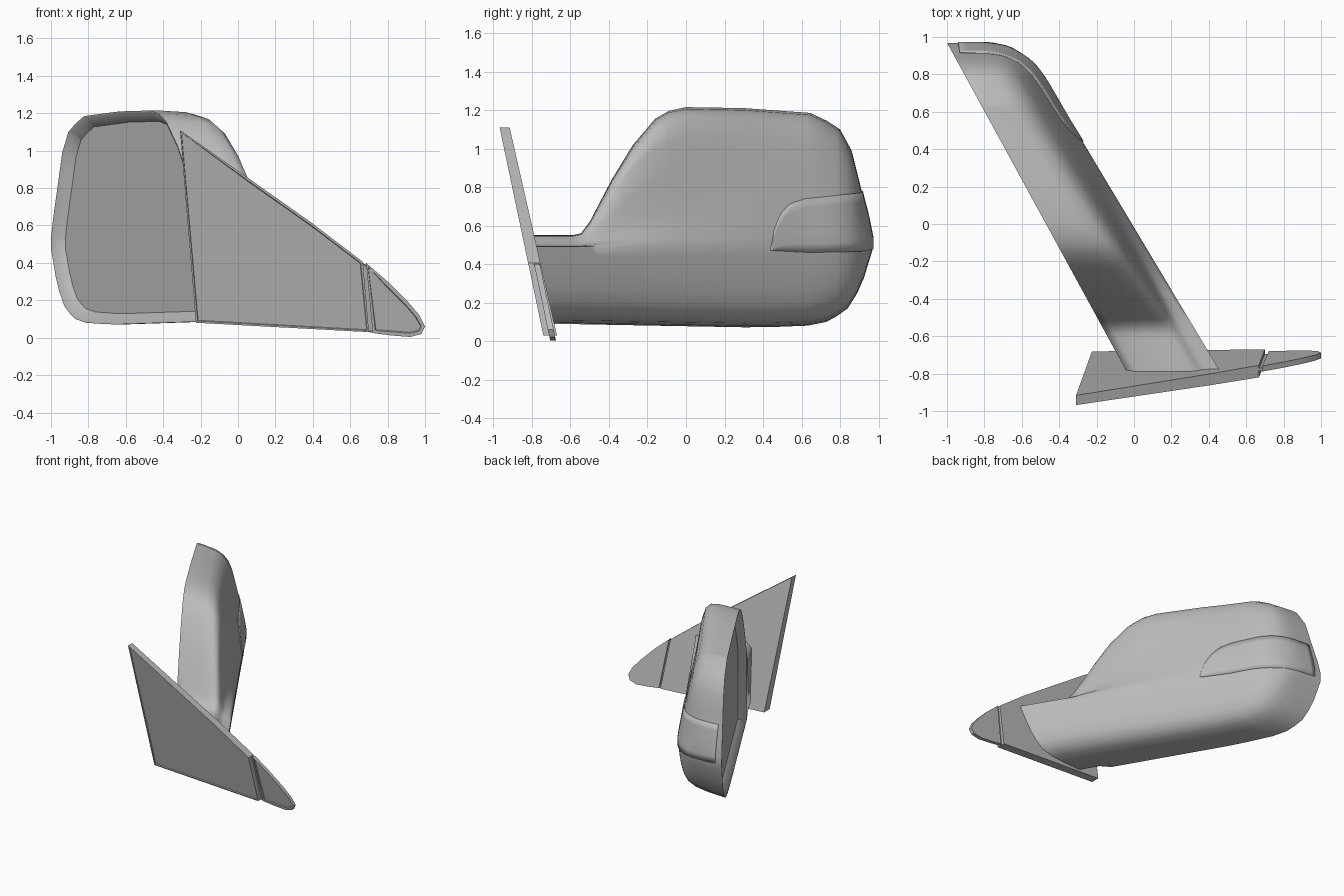
import bpy, bmesh, math
from mathutils import Vector
from mathutils.bvhtree import BVHTree

if "Cube" in bpy.data.objects:
    bpy.data.objects.remove(bpy.data.objects["Cube"], do_unlink=True)

grey = bpy.data.materials.new("plain grey")
grey.use_nodes = True
grey.diffuse_color = (0.5, 0.5, 0.5, 1)
grey.node_tree.nodes["Principled BSDF"].inputs["Base Color"].default_value = (0.5, 0.5, 0.5, 1)


def finish(name, bm, angle):
    """Turn a bmesh into a shaded object."""
    bmesh.ops.recalc_face_normals(bm, faces=bm.faces)
    mesh = bpy.data.meshes.new(name)
    bm.to_mesh(mesh)
    bm.free()
    mesh.materials.append(grey)
    obj = bpy.data.objects.new(name, mesh)
    bpy.context.collection.objects.link(obj)
    bpy.ops.object.select_all(action='DESELECT')
    obj.select_set(True)
    bpy.context.view_layer.objects.active = obj
    bpy.ops.object.shade_smooth_by_angle(angle=math.radians(angle), keep_sharp_edges=True)
    return obj


def lerp(a, b, t):
    return a + (b - a) * t


def sample(table, x):
    """Piecewise linear lookup in sorted (x, value) pairs."""
    for (a, va), (b, vb) in zip(table, table[1:]):
        if x <= b:
            return lerp(va, vb, max(0, (x - a) / (b - a)))
    return table[-1][1]


# --- Mounting plate, joint strip and tip: leaning outlines, rimmed in front ---
def plate(name, outline, offset, thick, taper, rim):
    bm = bmesh.new()
    front = [bm.verts.new((x, -0.735 - 0.21 * z + offset, z)) for x, z in outline]
    face = bm.faces.new(front)
    back = [bm.verts.new(v.co + Vector((0, thick + taper * (1.1 - v.co.z), 0))) for v in front]
    bm.faces.new(back[::-1])
    for i in range(len(front)):
        j = (i + 1) % len(front)
        bm.faces.new((front[j], front[i], back[i], back[j]))
    bmesh.ops.recalc_face_normals(bm, faces=bm.faces)
    bmesh.ops.inset_individual(bm, faces=[face], thickness=rim)
    bmesh.ops.inset_individual(bm, faces=[face], thickness=0.004, depth=-0.006)
    finish(name, bm, 25)


plate("mounting_plate", [(-0.31, 1.11), (-0.225, 0.08), (0.70, 0.03), (0.668, 0.405),
                         (0.4, 0.61), (0.06, 0.85)], 0, 0.052, 0.018, 0.013)
plate("plate_joint", [(0.655, 0.405), (0.69, 0.03), (0.73, 0.028), (0.695, 0.385)],
      0.035, 0.012, 0, 0.004)
plate("mounting_plate_tip", [(0.685, 0.40), (0.72, 0.025), (0.82, 0.012), (0.92, 0.004),
                             (0.98, 0.02), (1.0, 0.06), (0.97, 0.12), (0.91, 0.19),
                             (0.8, 0.3)], 0.03, 0.03, 0, 0.02)

# --- Housing: sections along y, from the arm to the rounded outer end ---
OUTER = [(-0.85, 0.498), (0.44, -0.274), (0.6, -0.37), (0.75, -0.455), (0.82, -0.5),
         (0.88, -0.556), (0.946, -0.66), (0.968, -0.76)]
TOP = [(-0.59, 0.55), (-0.545, 0.56), (-0.5, 0.62), (-0.385, 0.84), (-0.275, 1.02),
       (-0.16, 1.155), (-0.09, 1.195), (0, 1.215), (0.3, 1.21), (0.645, 1.185), (0.73, 1.145),
       (0.8, 1.1), (0.86, 0.99), (0.91, 0.79), (0.946, 0.65), (0.968, 0.54)]
BOTTOM = [(-0.7, 0.09), (0.38, 0.07), (0.63, 0.08), (0.73, 0.1), (0.785, 0.13),
          (0.84, 0.17), (0.89, 0.25), (0.925, 0.33), (0.946, 0.4), (0.968, 0.47)]
RIDGE = 0.49
UPPER_ARM = [(0, 1), (0.1, 1), (0.45, 0.99), (0.6, 0.97), (0.69, 0.91), (0.745, 0.77),
             (0.79, 0.48), (0.83, 0.22), (0.88, 0.1), (0.95, 0.06)]
UPPER_HEAD = [(0, 1), (0.1, 1), (0.38, 0.985), (0.51, 0.955), (0.62, 0.89), (0.7, 0.79),
              (0.79, 0.59), (0.88, 0.37), (0.95, 0.18), (0.985, 0.07)]
BELLY = [(1, 0), (0.99, -0.12), (0.96, -0.35), (0.925, -0.55), (0.87, -0.73), (0.78, -0.87),
         (0.62, -0.95), (0.4, -0.985), (0.1, -1), (0, -1)]
OPENING = -0.46


def inner_x(y):
    return -1 + (0.97 - y) * 0.546


def section(y, slant):
    t = min(1, max(0, (y + 0.4) / 0.8))
    upper = [(lerp(a[0], b[0], t), lerp(a[1], b[1], t)) for a, b in zip(UPPER_ARM, UPPER_HEAD)]
    hi, lo = sample(TOP, y), sample(BOTTOM, y)
    ring = []
    for u, v in upper + BELLY:
        z = RIDGE + v * ((hi - RIDGE) if v > 0 else (RIDGE - lo))
        if u == 0 and y < -0.5:
            z -= math.copysign(0.035, v)
        yy = -0.71 - 0.21 * z if slant else y
        ring.append((lerp(inner_x(yy), sample(OUTER, yy), u), yy, z))
    return ring


stations = sorted({OPENING, -0.62, -0.33, -0.22, 0.15, 0.44, 0.55}
                  | {y for y, _ in TOP} | {y for y, _ in BOTTOM if y > 0.6})
bm = bmesh.new()
rings = [[bm.verts.new(p) for p in section(-0.75, True)]]
rings += [[bm.verts.new(p) for p in section(y, False)] for y in stations]
for a, b in zip(rings, rings[1:]):
    for i in range(len(a) - 1):
        bm.faces.new((a[i], a[i + 1], b[i + 1], b[i]))
bm.faces.new(rings[0])
bm.faces.new(rings[-1])

# Closed inner side of the arm, then the opening with its rim and recessed mirror
first = stations.index(OPENING) + 1
for a, b in zip(rings[:first], rings[1:first + 1]):
    bm.faces.new((a[0], b[0], b[-1], a[-1]))
head = rings[first:]
glass = bm.faces.new([r[0] for r in head] + [r[-1] for r in reversed(head)])
bmesh.ops.recalc_face_normals(bm, faces=bm.faces)
tree = BVHTree.FromBMesh(bm)
bmesh.ops.inset_individual(bm, faces=[glass], thickness=0.008)
bmesh.ops.inset_individual(bm, faces=[glass], thickness=0.05, depth=-0.055)
for edge in glass.edges:
    edge.smooth = False
finish("mirror_housing", bm, 62)

# --- Turn signal lens: a patch wrapped round the outer end of the housing ---
PATH = [Vector((x, y, 0)) for y, x in OUTER[1:]] + [Vector((-0.85, 0.968, 0)), Vector((-0.94, 0.968, 0))]
LENS_TOP = [(0, 0.485), (0.03, 0.58), (0.08, 0.66), (0.15, 0.715), (0.25, 0.74), (0.6, 0.765), (1, 0.78)]
LENS_LOW = [(0, 0.47), (0.25, 0.46), (0.6, 0.465), (1, 0.49)]
COLS, ROWS = 32, 6
lengths = [0]
for a, b in zip(PATH, PATH[1:]):
    lengths.append(lengths[-1] + (b - a).length)
bm = bmesh.new()
grid = []
for c in range(COLS + 1):
    s = (c / COLS) ** 1.3
    d = s * lengths[-1]
    p = Vector([sample(list(zip(lengths, [q[k] for q in PATH])), d) for k in range(3)])
    turn = lerp(math.radians(31), math.radians(100), min(1, max(0, (s - 0.3) / 0.5)))
    out = Vector((math.cos(turn), math.sin(turn), 0))
    column = []
    for r in range(ROWS + 1):
        p.z = lerp(sample(LENS_LOW, s), sample(LENS_TOP, s), r / ROWS)
        hit = tree.ray_cast(p + out * 0.3, -out)[0]
        hit = hit if hit is not None else p.copy()
        column.append(bm.verts.new(hit + out * 0.006))
    grid.append(column)
for a, b in zip(grid, grid[1:]):
    for r in range(ROWS):
        bm.faces.new((a[r], b[r], b[r + 1], a[r + 1]))
lens = finish("turn_signal_lens", bm, 40)
shell = lens.modifiers.new("thickness", 'SOLIDIFY')
shell.thickness = 0.015
shell.offset = -1 if lens.data.polygons[0].normal.x > 0 else 1
